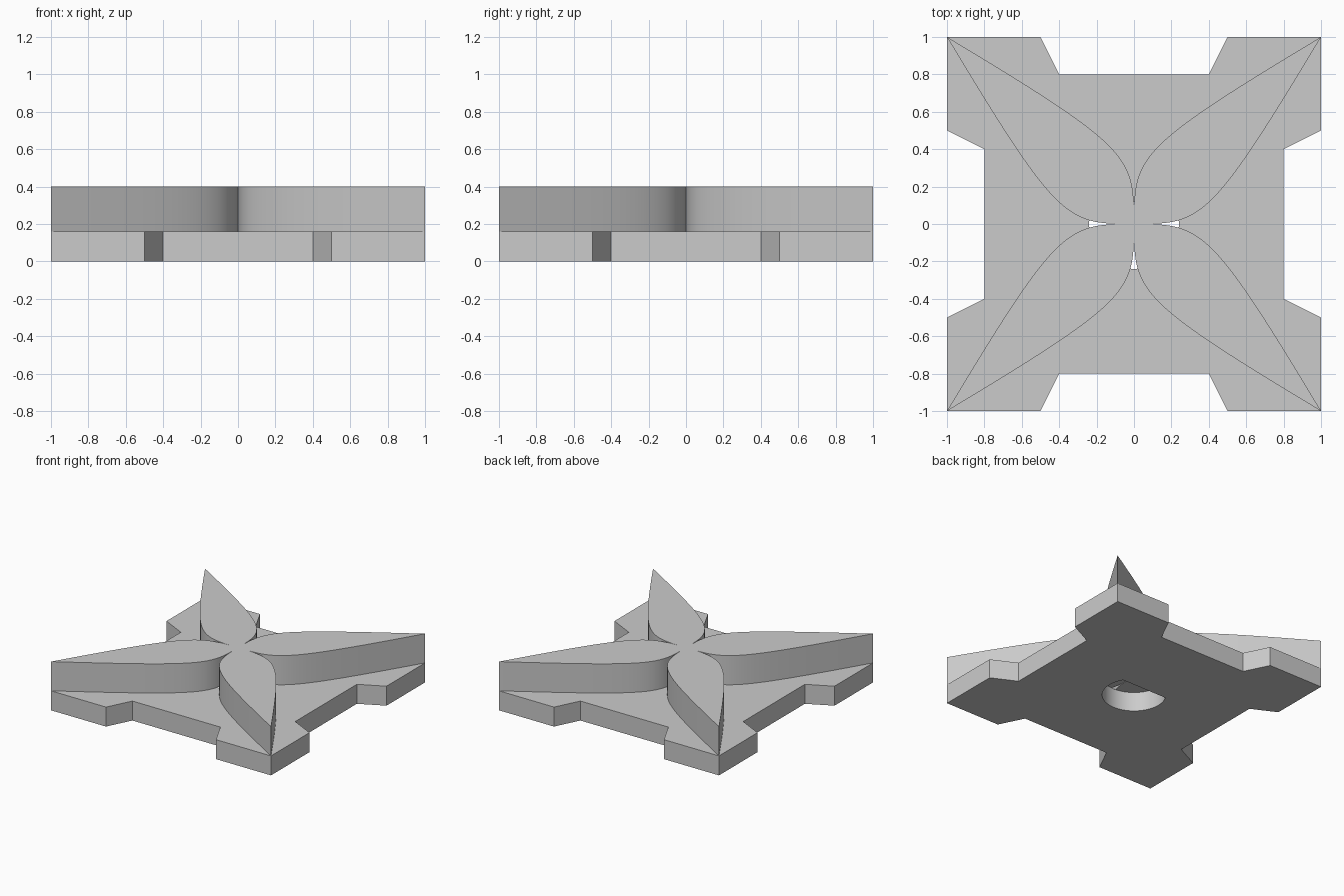
import bpy
import bmesh
import math
from mathutils import Vector, Matrix

cube = bpy.data.objects.get("Cube")
if cube:
    bpy.data.objects.remove(cube, do_unlink=True)

BASE_TOP, TOP = 0.16, 0.40

grey = bpy.data.materials.new("plain_grey")
grey.use_nodes = True
colour = (0.6, 0.6, 0.6, 1)
grey.diffuse_color = colour
grey.node_tree.nodes["Principled BSDF"].inputs["Base Color"].default_value = colour


def prism(name, outline, z0, z1):
    """Extrude a counter-clockwise outline between two heights."""
    bm = bmesh.new()
    face = bm.faces.new([bm.verts.new((p.x, p.y, z0)) for p in outline])
    top = bmesh.ops.extrude_face_region(bm, geom=[face])["geom"]
    verts = [v for v in top if isinstance(v, bmesh.types.BMVert)]
    bmesh.ops.translate(bm, vec=(0, 0, z1 - z0), verts=verts)
    bmesh.ops.recalc_face_normals(bm, faces=bm.faces)
    mesh = bpy.data.meshes.new(name)
    bm.to_mesh(mesh)
    bm.free()
    mesh.materials.append(grey)
    obj = bpy.data.objects.new(name, mesh)
    bpy.context.collection.objects.link(obj)
    return obj


def four_fold(points):
    """Repeat a quarter outline around the centre."""
    return [Matrix.Rotation(k * math.pi / 2, 2) @ p for k in range(4) for p in points]


def smooth(obj):
    bpy.ops.object.select_all(action="DESELECT")
    obj.select_set(True)
    bpy.context.view_layer.objects.active = obj
    bpy.ops.object.shade_smooth_by_angle(angle=math.radians(30))


# Base plate with a flared foot at each corner
quarter = [Vector(p) for p in ((0.8, 0.4), (1, 0.5), (1, 1), (0.5, 1), (0.4, 0.8))]
base = prism("base_plate", four_fold(quarter), 0, BASE_TOP)

# D-shaped shaft hole, flat towards the back
radius, flat = 0.24, 0.12
start = math.pi - math.asin(flat / radius)
sweep = math.pi + 2 * math.asin(flat / radius)
arc = [start + sweep * i / 48 for i in range(49)]
hole = [Vector((radius * math.cos(a), radius * math.sin(a))) for a in arc]
cutter = prism("shaft_hole_cutter", hole, -0.1, BASE_TOP + 0.1)
cut = base.modifiers.new("shaft_hole", "BOOLEAN")
cut.operation = "DIFFERENCE"
cut.solver = "EXACT"
cut.object = cutter
bpy.context.view_layer.objects.active = base
bpy.ops.object.modifier_apply(modifier=cut.name)
bpy.data.objects.remove(cutter, do_unlink=True)
smooth(base)

# Four curved petals joined at the centre
inner, outer, tip = Vector((0.36, 0)), Vector((0.4, 0)), Vector((1, 1))


def petal_edge(s):
    return 3 * s * (1 - s) ** 2 * inner + 3 * s * s * (1 - s) * outer + s ** 3 * tip


SEGMENTS = 28
edge = [petal_edge(0.1 + 0.9 * i / SEGMENTS) for i in range(1, SEGMENTS + 1)]
back = [Vector((p.y, p.x)) for p in reversed(edge[:-1])]
petals = prism("star_petals", four_fold([Vector((0.08, 0))] + edge + back), BASE_TOP, TOP)
smooth(petals)
